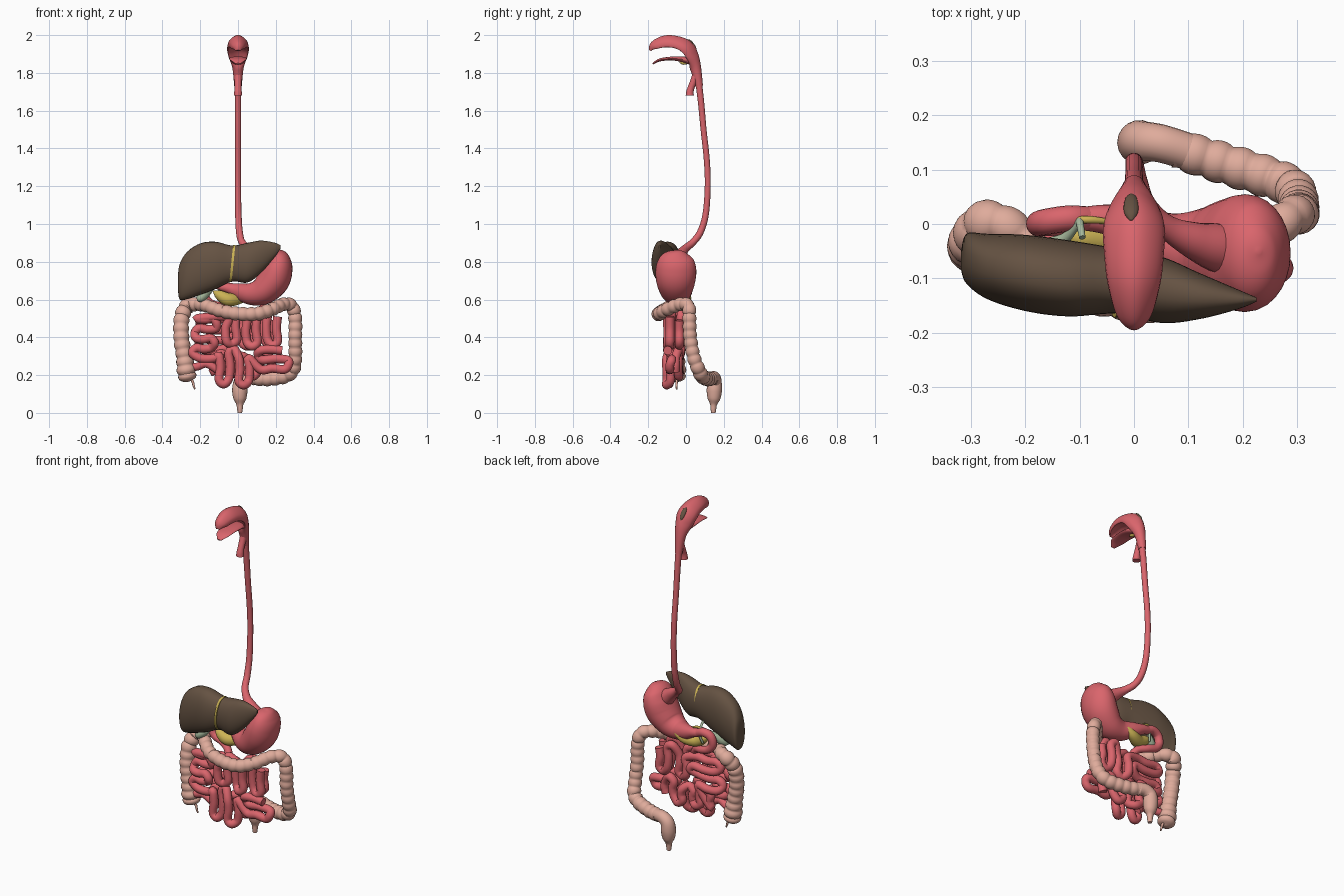
import bpy, bmesh, math
from mathutils import Vector


def material(name, rgb):
    m = bpy.data.materials.new(name)
    m.diffuse_color = (*rgb, 1)
    return m


RED = material("muscle red", (0.70, 0.13, 0.15))
BEIGE = material("colon beige", (0.74, 0.41, 0.33))
BROWN = material("liver brown", (0.13, 0.085, 0.055))
GREEN = material("bile green", (0.38, 0.48, 0.33))
YELLOW = material("pancreas yellow", (0.60, 0.45, 0.09))


def smooth_path(pts, steps):
    """Catmull-Rom interpolation of tuples of any length."""
    out = []
    n = len(pts)
    for i in range(n - 1):
        quad = pts[max(i - 1, 0)], pts[i], pts[i + 1], pts[min(i + 2, n - 1)]
        for k in range(steps):
            t = k / steps
            out.append([0.5 * (2 * b + (c - a) * t + (2 * a - 5 * b + 4 * c - d) * t * t
                               + (3 * b - a - 3 * c + d) * t ** 3) for a, b, c, d in zip(*quad)])
    out.append(list(pts[-1]))
    return out


def loft(name, rings, mat):
    """Skin a list of closed rings and cap both ends."""
    bm = bmesh.new()
    loops = [[bm.verts.new(p) for p in ring] for ring in rings]
    n = len(loops[0])
    for a, b in zip(loops, loops[1:]):
        for i in range(n):
            bm.faces.new((a[i], a[(i + 1) % n], b[(i + 1) % n], b[i]))
    bm.faces.new(loops[0])
    bm.faces.new(loops[-1])
    bmesh.ops.recalc_face_normals(bm, faces=bm.faces)
    me = bpy.data.meshes.new(name)
    bm.to_mesh(me)
    bm.free()
    me.materials.append(mat)
    ob = bpy.data.objects.new(name, me)
    bpy.context.collection.objects.link(ob)
    bpy.ops.object.select_all(action='DESELECT')
    ob.select_set(True)
    bpy.context.view_layer.objects.active = ob
    bpy.ops.object.shade_smooth_by_angle(angle=math.radians(50))
    return ob


def tube(name, pts, mat, steps=8, sides=18, bulge=0, groove=False):
    """Tube through (x, y, z, radius[, second radius]); bulge = pouch spacing,
    groove = hollow, widened underside (mouth)."""
    pts = [p if len(p) == 5 else (*p, p[3]) for p in pts]
    path = smooth_path(pts, steps)
    pos = [Vector(p[:3]) for p in path]
    side = Vector((1, 0, 0))
    first = (pos[1] - pos[0]).normalized()
    if abs(first.x) > 0.8:
        side = Vector((0, 1, 0))
    rings, length = [], 0
    for i, p in enumerate(path):
        tan = (pos[min(i + 1, len(pos) - 1)] - pos[max(i - 1, 0)]).normalized()
        side = (side - tan * side.dot(tan)).normalized()
        other = tan.cross(side)
        if i:
            length += (pos[i] - pos[i - 1]).length
        k = 0.84 + 0.2 * abs(math.sin(math.pi * length / bulge)) ** 0.6 if bulge else 1
        ra, rb = max(p[3], 0.001) * k, max(p[4], 0.001) * k
        g = min(max((p[2] - 1.83) / .06, 0), 1) if groove else 0
        ring = []
        for j in range(sides):
            a = 2 * math.pi * j / sides
            c, s = math.cos(a), math.sin(a)
            low = max(s, 0)
            ring.append(pos[i] + side * ra * c * (1 + g * .3 * s)
                        + other * rb * (s + g * (.7 * low - 1.3 * low ** 3)))
        rings.append(ring)
    return loft(name, rings, mat)


# Mouth roof and throat
tube("mouth_and_throat", [
    (0, -.19, 1.918, .012, .006), (0, -.168, 1.943, .032, .026), (0, -.11, 1.962, .047, .036),
    (0, -.05, 1.957, .053, .038), (0, 0, 1.932, .055, .042), (0, .03, 1.885, .046, .038),
    (0, .052, 1.82, .029, .029), (0, .07, 1.73, .02, .02)], RED, sides=32, groove=True)
# Tongue
tube("tongue", [(0, -.176, 1.848, .012, .004), (0, -.14, 1.868, .04, .008), (0, -.08, 1.876, .046, .01),
                (0, -.02, 1.872, .045, .015), (0, .03, 1.86, .032, .02)], RED)
# Windpipe stub
tube("windpipe_stub", [(0, .06, 1.82, .02), (0, .046, 1.77, .019), (0, .028, 1.725, .018),
                       (0, .021, 1.70, .02), (0, .02, 1.68, .022)], RED)
# Glands on the head and under the tongue
tube("top_gland", [(-.005, .006, 1.976, .003), (-.005, .018, 1.968, .012, .008),
                   (-.005, .032, 1.953, .014, .009), (-.005, .046, 1.933, .011, .008),
                   (-.005, .054, 1.918, .003)], BROWN)
tube("under_tongue_gland", [(0, -.035, 1.858, .003), (0, -.015, 1.852, .012, .009), (0, .012, 1.85, .003)], YELLOW)
# Gullet
tube("gullet", [(0, .06, 1.8, .018), (0, .078, 1.66, .017), (0, .093, 1.5, .016), (0, .11, 1.34, .016),
                (0, .115, 1.2, .016), (.002, .104, 1.05, .017), (.008, .075, .955, .018),
                (.022, .035, .902, .019), (.06, -.005, .868, .022), (.11, -.03, .832, .034),
                (.16, -.045, .79, .046), (.195, -.05, .75, .04)], RED)
# Stomach
tube("stomach", [(.23, -.05, .862, .004), (.228, -.05, .852, .033, .045), (.221, -.052, .82, .06, .088),
                 (.21, -.053, .765, .08, .107), (.185, -.054, .70, .086, .104), (.13, -.05, .645, .074, .084),
                 (.065, -.035, .63, .058, .058), (0, -.005, .645, .042, .038), (-.05, .008, .66, .028),
                 (-.09, .01, .668, .022)], RED, sides=28)
# Duodenum
tube("duodenum", [(-.08, .01, .665, .022), (-.12, .01, .68, .024), (-.162, .004, .665, .024),
                  (-.175, 0, .62, .023), (-.15, .0, .583, .022), (-.1, -.005, .565, .021),
                  (-.05, -.03, .55, .021), (-.02, -.05, .51, .021)], RED)
# Pancreas
tube("pancreas", [(.085, .0, .635, .004), (.06, .005, .63, .016), (.01, .0, .606, .028), (-.05, -.025, .6, .035),
                  (-.1, -.025, .625, .026), (-.13, -.02, .645, .004)], YELLOW)

# Liver: stations of (x, bottom, top, front, back)
stations = smooth_path([
    (-.318, .65, .73, -.085, -.05), (-.308, .60, .79, -.11, -.018), (-.27, .602, .852, -.138, -.018),
    (-.2, .625, .897, -.16, -.02), (-.12, .655, .906, -.17, -.03), (-.03, .695, .886, -.165, -.045),
    (.05, .69, .90, -.182, -.06), (.12, .74, .912, -.175, -.09), (.19, .82, .902, -.157, -.12),
    (.225, .868, .888, -.143, -.135)], 6)


def liver_ring(s, grow=0, sides=32):
    x, lo, hi, front, back = s
    ring = []
    for j in range(sides):
        a = 2 * math.pi * j / sides
        c, sn = math.cos(a), math.sin(a)
        c = math.copysign(abs(c) ** .85, c)
        ring.append((x, (front + back) / 2 + ((back - front) / 2 + grow) * c,
                     (lo + hi) / 2 + ((hi - lo) / 2 + grow) * sn))
    return ring


loft("liver", [liver_ring(s) for s in stations], BROWN)
# Ligament band, leaning slightly across the front and top of the liver
mid = min(stations, key=lambda s: abs(s[0] + .03))
loft("liver_ligament", [[(p[0] + o + (p[2] - .79) * .1, p[1] - .004, p[2]) for p in liver_ring(mid, .003)]
                        for o in (-.006, .006)], YELLOW)

# Gallbladder and ducts
tube("gallbladder", [(-.215, -.09, .595, .004), (-.205, -.085, .603, .02), (-.185, -.07, .622, .027),
                     (-.155, -.045, .648, .02), (-.125, -.025, .675, .01), (-.1, .005, .70, .007)], GREEN)
tube("bile_duct", [(-.095, -.025, .725, .006), (-.1, .005, .70, .007), (-.1, .01, .65, .007),
                   (-.11, 0, .61, .006)], GREEN)
tube("yellow_duct", [(-.12, .006, .69, .005), (-.085, .008, .70, .007), (-.05, .005, .69, .005)], YELLOW)

# Colon with pouches
tube("colon", [
    (-.262, -.05, .165, .01), (-.265, -.05, .178, .04), (-.272, -.05, .215, .05), (-.285, -.05, .3, .043),
    (-.3, -.046, .4, .041), (-.298, -.03, .5, .041), (-.272, .002, .56, .041), (-.225, -.01, .575, .036),
    (-.17, -.065, .568, .035), (-.1, -.12, .543, .035), (0, -.143, .525, .036), (.1, -.14, .525, .036),
    (.18, -.1, .548, .035), (.24, -.03, .575, .035), (.285, .012, .565, .035), (.303, .018, .5, .036),
    (.303, .022, .4, .036), (.303, .04, .3, .036), (.292, .066, .23, .037), (.25, .085, .195, .038),
    (.16, .113, .18, .038), (.08, .138, .182, .036)], BEIGE, steps=14, sides=20, bulge=.044)
# Rectum
tube("rectum", [(.1, .133, .182, .034), (.05, .148, .186, .035), (.016, .152, .165, .037), (.01, .15, .12, .041),
                (.01, .148, .075, .034), (.01, .146, .045, .019), (.01, .145, .02, .015), (.01, .145, 0, .012)], BEIGE)
# Appendix
tube("appendix", [(-.255, -.05, .19, .008), (-.24, -.05, .165, .007), (-.235, -.05, .145, .006),
                  (-.228, -.05, .125, .004)], BEIGE, sides=10)


def snake(u0, step, count, lo, hi, start_high, upright, y):
    """Back-and-forth coil; upright columns along x, or level rows along z."""
    out = []
    for i in range(count):
        u = u0 + step * i
        down = start_high == (i % 2 == 0)
        wob = .018 * math.sin(i * 1.9)
        ends = [hi - .02 + wob, lo + .02 + wob * .5]
        if not down:
            ends.reverse()
        run = [(u, ends[0]), (u + step * .12, sum(ends) / 2), (u, ends[1])]
        if i < count - 1:
            run.append((u + step / 2, ends[1] + (-.022 if down else .022)))
        for a, b in run:
            yy = y + .012 * math.sin(i * 2.3)
            out.append((a, yy, b, .0235) if upright else (b, yy, a, .0235))
    return out


# Small intestine, front coils then back coils
front = (snake(.21, -.054, 6, .36, .53, True, True, -.085)
         + snake(.5, -.052, 5, -.235, -.115, False, False, -.085)
         + snake(-.1, .052, 4, .155, .32, True, True, -.09)
         + snake(.23, .05, 3, .1, .265, False, False, -.085))
tube("small_intestine_front", front, RED, steps=6, sides=14)
back = (snake(.2, -.06, 4, .36, .51, True, True, -.035)
        + snake(.5, -.055, 4, -.2, -.03, True, False, -.035)
        + snake(-.13, .06, 6, .2, .31, False, True, -.045))
tube("small_intestine_back", back, RED, steps=6, sides=14)
# Last stretch joining the colon
tube("ileum_end", [(-.08, -.07, .2, .021), (-.12, -.075, .235, .021), (-.17, -.075, .26, .021),
                   (-.215, -.065, .245, .021), (-.26, -.05, .24, .02)], RED)
